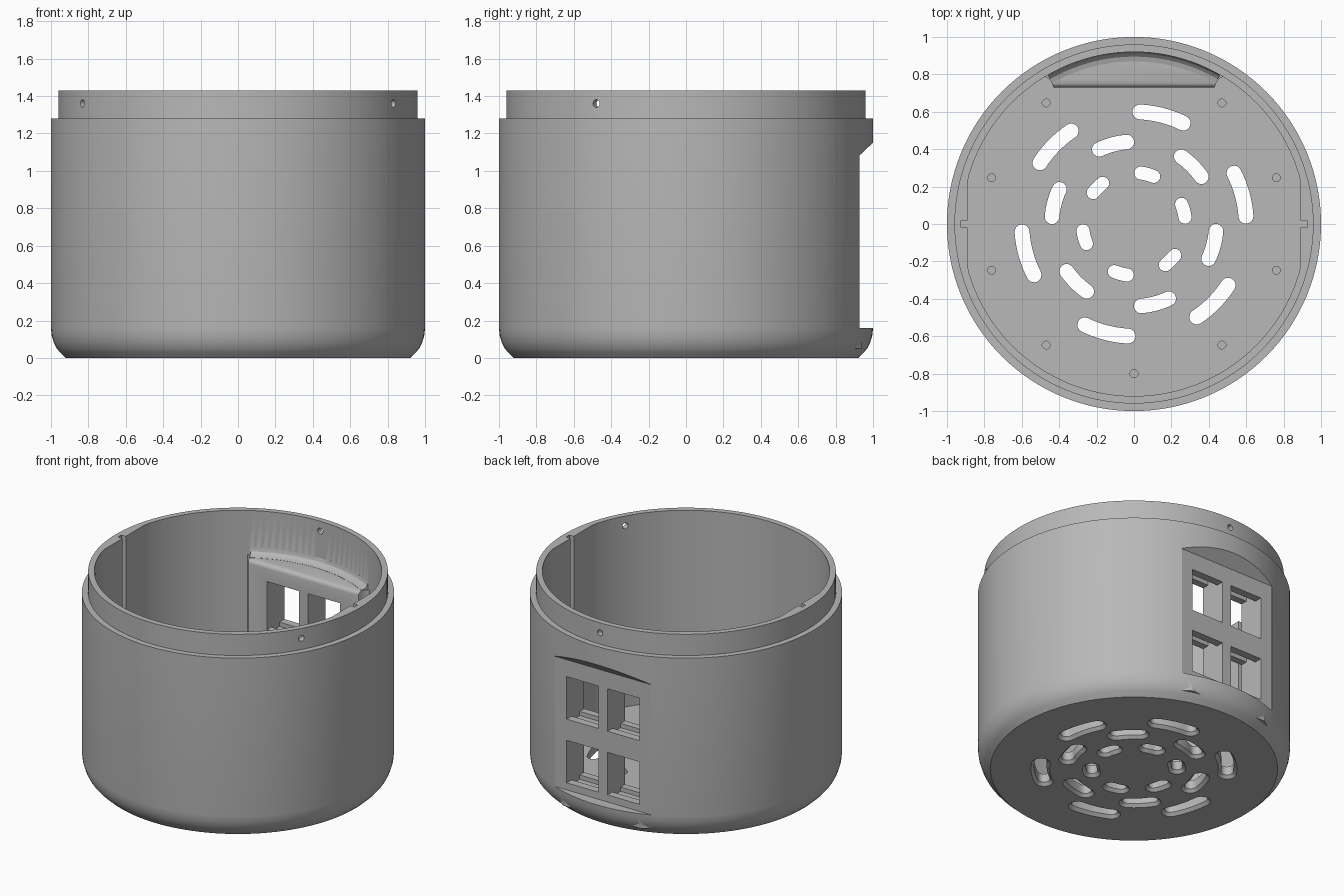
import bpy, bmesh, math
from math import sin, cos, radians, pi

cube = bpy.data.objects.get("Cube")
if cube:
    bpy.data.objects.remove(cube, do_unlink=True)

grey = bpy.data.materials.new("plain grey plastic")
grey.use_nodes = True
grey.diffuse_color = (0.48, 0.48, 0.48, 1)
grey.node_tree.nodes["Principled BSDF"].inputs["Base Color"].default_value = (0.48, 0.48, 0.48, 1)

FLOOR, RIM = 0.08, 1.43
INNER = 0.92
SEGS = 128


def loft(bm, rings):
    """Closed solid through matching rings of 3D points."""
    loops = [[bm.verts.new(p) for p in ring] for ring in rings]
    n = len(loops[0])
    for a, b in zip(loops, loops[1:]):
        for i in range(n):
            j = (i + 1) % n
            bm.faces.new((a[i], a[j], b[j], b[i]))
    bm.faces.new(loops[0][::-1])
    bm.faces.new(loops[-1])


def at(outline, z):
    return [(x, y, z) for x, y in outline]


def circle(r, n=SEGS, cx=0, cy=0):
    return [(cx + r * cos(2 * pi * i / n), cy + r * sin(2 * pi * i / n)) for i in range(n)]


def box(bm, x0, x1, y0, y1, z0, z1):
    plan = [(x0, y0), (x1, y0), (x1, y1), (x0, y1)]
    loft(bm, [at(plan, z0), at(plan, z1)])


def slot(r, mid, half, w):
    """Outline of a curved slot with round ends."""
    a0, a1 = radians(mid - half), radians(mid + half)
    pts = []
    for i in range(9):
        a = a0 + (a1 - a0) * i / 8
        pts.append(((r + w) * cos(a), (r + w) * sin(a)))
    for end, start in ((a1, 0), (a0, pi)):
        for i in range(1, 8):
            t = end + start + pi * i / 8
            pts.append((r * cos(end) + w * cos(t), r * sin(end) + w * sin(t)))
        if end == a1:
            for i in range(9):
                a = a1 + (a0 - a1) * i / 8
                pts.append(((r - w) * cos(a), (r - w) * sin(a)))
    return pts


def make(name, bm):
    bmesh.ops.recalc_face_normals(bm, faces=bm.faces)
    mesh = bpy.data.meshes.new(name)
    bm.to_mesh(mesh)
    bm.free()
    mesh.materials.append(grey)
    obj = bpy.data.objects.new(name, mesh)
    bpy.context.collection.objects.link(obj)
    return obj


def combine(target, bm, operation):
    """Apply a boolean with a temporary helper solid."""
    helper = make("helper", bm)
    helper.hide_render = True
    mod = target.modifiers.new("cut", 'BOOLEAN')
    mod.operation, mod.object, mod.solver = operation, helper, 'EXACT'
    bpy.context.view_layer.objects.active = target
    bpy.ops.object.modifier_apply(modifier=mod.name)
    bpy.data.objects.remove(helper, do_unlink=True)


# Outer body with chamfered foot and stepped lip
bm = bmesh.new()
profile = [(0.92, 0), (0.952, 0.03), (0.97, 0.052), (0.985, 0.083), (0.996, 0.12),
           (1, 0.16), (1, 1.28), (0.96, 1.28), (0.96, RIM)]
loft(bm, [at(circle(r), z) for r, z in profile])
body = make("round_housing", bm)

# Hollow interior with a flat on each side
bm = bmesh.new()
plan = [(max(-0.89, min(0.89, x)), y) for x, y in circle(INNER)]
loft(bm, [at(plan, FLOOR), at(plan, RIM + 0.1)])
combine(body, bm, 'DIFFERENCE')

# Vertical guide grooves in the flats
bm = bmesh.new()
for s in (-1, 1):
    x0, x1 = sorted((s * 0.86, s * 0.925))
    box(bm, x0, x1, -0.018, 0.018, FLOOR, RIM + 0.1)
combine(body, bm, 'DIFFERENCE')

# Thick socket block inside the back wall
bm = bmesh.new()
right = [(0.43, 0.73), (0.445, 0.765), (0.46, 0.78), (0.5, 0.8), (0.3, 0.94)]
plan = right + [(-x, y) for x, y in reversed(right)]
loft(bm, [at(plan, FLOOR - 0.03), at(plan, 1.12)])
front = [e for e in bm.edges if all(v.co.z > 1.1 and v.co.y < 0.74 for v in e.verts)]
bmesh.ops.bevel(bm, geom=front, offset=0.03, segments=4, affect='EDGES', profile=0.5)
combine(body, bm, 'UNION')

# Concave fillet where the block meets the wall
bm = bmesh.new()
section = [(0.94, 1.09), (0.87, 1.09), (0.87, 1.121), (0.895, 1.128), (0.912, 1.145),
           (0.92, 1.17), (0.94, 1.17)]
loft(bm, [[(r * cos(radians(a)), r * sin(radians(a)), z) for r, z in section]
          for a in range(60, 121, 3)])
combine(body, bm, 'UNION')

# Flat outer recess at the back with a sloped top
bm = bmesh.new()
side = [(0.925, 0.16), (1.1, 0.16), (1.1, 1.245), (0.925, 1.08)]
loft(bm, [[(x, y, z) for y, z in side] for x in (-0.375, 0.375)])
combine(body, bm, 'DIFFERENCE')

# Four sockets: outer window, taller latch cavity, inner opening
for y0, y1, low, high in ((0.7, 1.1, 0, 0.3), (0.7, 0.8, 0.0, 0.34), (0.78, 0.87, -0.03, 0.37)):
    bm = bmesh.new()
    for x in (-0.16, 0.16):
        for z in (0.21, 0.66):
            box(bm, x - 0.125, x + 0.125, y0, y1, z + low, z + high)
    combine(body, bm, 'DIFFERENCE')

# Rings of curved vent slots, flared on the underside
bm = bmesh.new()
for r, first, half, w in ((0.6, 15.5, 11.5, 0.04), (0.44, 45, 10, 0.039), (0.275, 15, 7.5, 0.035)):
    for k in range(6):
        mid = first + 60 * k
        wide, narrow = slot(r, mid, half, w + 0.025), slot(r, mid, half, w)
        loft(bm, [at(wide, -0.005), at(narrow, 0.02), at(narrow, 0.2)])
combine(body, bm, 'DIFFERENCE')

# Blind screw holes around the floor
bm = bmesh.new()
for k in range(9):
    a = radians(-234 + 36 * k + 0)
    if sin(a) < 0.95:
        hole = circle(0.021, 20, 0.8 * cos(a), 0.8 * sin(a))
        loft(bm, [at(hole, 0.03), at(hole, 0.2)])
combine(body, bm, 'DIFFERENCE')

# Three radial pin holes through the lip
bm = bmesh.new()
for deg in (90, 210, 330):
    a = radians(deg)
    loft(bm, [[(r * cos(a) - u * sin(a), r * sin(a) + u * cos(a), 1.36 + v)
               for u, v in circle(0.021, 20)] for r in (0.85, 1.05)])
combine(body, bm, 'DIFFERENCE')

# Smooth curves, crisp edges
bpy.ops.object.select_all(action='DESELECT')
body.select_set(True)
bpy.context.view_layer.objects.active = body
bpy.ops.object.shade_smooth_by_angle(angle=radians(25))
